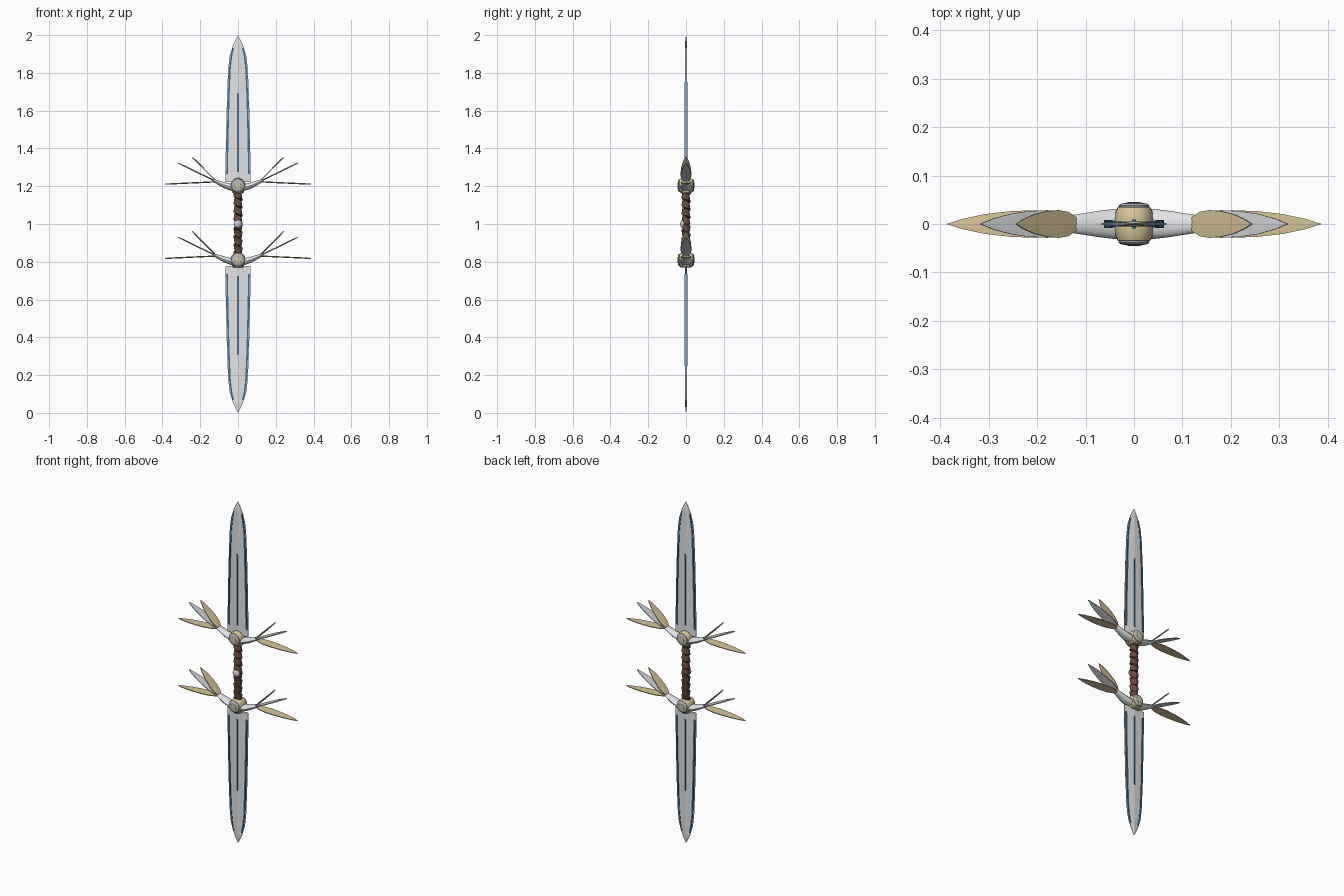
import bpy, bmesh, math
from mathutils import Vector, Matrix

cube = bpy.data.objects.get("Cube")
if cube:
    bpy.data.objects.remove(cube, do_unlink=True)


def material(name, rgb):
    m = bpy.data.materials.new(name)
    m.use_nodes = True
    m.diffuse_color = (*rgb, 1)
    m.node_tree.nodes["Principled BSDF"].inputs["Base Color"].default_value = (*rgb, 1)
    return m


silver = material("pale silver", (0.76, 0.77, 0.78))
feather_grey = material("feather grey", (0.62, 0.62, 0.64))
steel = material("grey steel", (0.45, 0.46, 0.48))
tan = material("tan gold", (0.68, 0.56, 0.33))
blue = material("deep blue", (0.055, 0.16, 0.29))
leather = material("brown leather", (0.15, 0.07, 0.05))
dark = material("dark leather", (0.04, 0.02, 0.016))


def finish(name, bm, mats, smooth=True):
    bmesh.ops.recalc_face_normals(bm, faces=bm.faces)
    me = bpy.data.meshes.new(name)
    bm.to_mesh(me)
    bm.free()
    for mat in mats:
        me.materials.append(mat)
    ob = bpy.data.objects.new(name, me)
    bpy.context.collection.objects.link(ob)
    if smooth:
        bpy.context.view_layer.objects.active = ob
        bpy.ops.object.select_all(action="DESELECT")
        ob.select_set(True)
        bpy.ops.object.shade_smooth_by_angle(angle=math.radians(35))
    return ob


def skin(rings):
    """Skin equal-length rings of points and cap both ends."""
    bm = bmesh.new()
    loops = [[bm.verts.new(p) for p in ring] for ring in rings]
    n = len(loops[0])
    for a, b in zip(loops, loops[1:]):
        for i in range(n):
            j = (i + 1) % n
            bm.faces.new((a[i], a[j], b[j], b[i]))
    bm.faces.new(loops[0])
    bm.faces.new(loops[-1])
    bmesh.ops.remove_doubles(bm, verts=bm.verts, dist=1e-5)
    return bm


def loft(name, rings, mat, smooth=True):
    return finish(name, skin(rings), [mat], smooth)


def lathe(name, profile, mat, place, sides=28):
    """Turn (radius, height) pairs about local z, then place the result."""
    turns = [2 * math.pi * i / sides for i in range(sides)]
    rings = [[place @ Vector((r * math.cos(a), r * math.sin(a), h)) for a in turns]
             for r, h in profile]
    return loft(name, rings, mat)


def ball(name, centre, scale, mat):
    bm = bmesh.new()
    bmesh.ops.create_uvsphere(bm, u_segments=24, v_segments=14, radius=1,
                              matrix=Matrix.Translation(centre) @ Matrix.Diagonal((*scale, 1)))
    return finish(name, bm, [mat])


# Blade outline: (half width, distance from the middle of the grip)
OUTLINE = [(0.067, 0.222), (0.064, 0.45), (0.058, 0.68), (0.052, 0.82),
           (0.044, 0.89), (0.025, 0.95), (0.0, 1.0)]


def blade(label, up):
    rings = []
    for w, d in OUTLINE:
        z = 1 + up * d
        mid, edge = (0.006, 0.0018) if w else (0.0005, 0.0005)
        rings.append([(-w, -edge, z), (0, -mid, z), (w, -edge, z),
                      (w, edge, z), (0, mid, z), (-w, edge, z)])
    loft(label + "_blade", rings, silver, False)

    # Blue inlay strips beside each cutting edge and along the middle
    def strip(name, path, half):
        loft(name, [[(x - half, -y, z), (x + half, -y, z), (x + half, y, z), (x - half, y, z)]
                    for x, y, z in path], blue, False)

    for side, word in ((1, "left"), (-1, "right")):
        path = [(side * (w - 0.009), 0.0078 if d < 0.7 else 0.0055, 1 + up * max(d, 0.265))
                for w, d in OUTLINE[:5]]
        path.append((side * 0.025, 0.0045, 1 + up * 0.932))
        strip(f"{label}_{word}_edge_strip", path, 0.0045)
    strip(label + "_middle_strip", [(0, 0.009, 1 + up * 0.275), (0, 0.009, 1 + up * 0.69)], 0.004)


# Feather half widths along their length
FEATHER = [(0, 0.011), (0.06, 0.018), (0.15, 0.025), (0.3, 0.0285),
           (0.5, 0.0265), (0.7, 0.0205), (0.88, 0.0105), (1, 0.0005)]


def feather(name, root, tip, mat):
    root, tip = Vector(root), Vector(tip)
    along = (tip - root).normalized()
    across = Vector((0, 1, 0))
    normal = along.cross(across)
    rings = []
    for t, w in FEATHER:
        c = root.lerp(tip, t)
        rim, mid = normal * 0.0022, normal * (0.0035 if t < 1 else 0.0022)
        side = across * w
        rings.append([c - side - rim, c - mid, c + side - rim,
                      c + side + rim, c + mid, c - side + rim])
    loft(name, rings, mat)


def guard(label, z):
    # Barrel hub lying front to back, with a bottom collar
    flat = Matrix.Translation((0, 0, z)) @ Matrix.Rotation(math.radians(90), 4, "X")
    lathe(label + "_hub", [(0.029, -0.037), (0.034, -0.034), (0.038, -0.025), (0.04, -0.01),
                           (0.04, 0.01), (0.038, 0.025), (0.034, 0.034), (0.029, 0.037)],
          tan, flat)
    lathe(label + "_collar", [(0.026, -0.041), (0.031, -0.036), (0.031, 0.02)],
          tan, Matrix.Translation((0, 0, z)))
    # Domed bosses on the front and back
    for face, angle in (("front", 90), ("back", -90)):
        place = Matrix.Translation((0, 0, z)) @ Matrix.Rotation(math.radians(angle), 4, "X")
        lathe(f"{label}_{face}_boss", [(0.031, 0.034), (0.032, 0.038), (0.027, 0.042),
                                       (0.018, 0.0435)], steel, place)
        lathe(f"{label}_{face}_stud", [(0.018, 0.04), (0.016, 0.0445), (0.008, 0.0455)],
              tan, place)

    for side, word in ((1, "left"), (-1, "right")):
        # Swept arm: (x, height, half depth, half thickness)
        arm = [(0, -0.014, 0.028, 0.018), (0.04, -0.008, 0.031, 0.018),
               (0.075, 0.003, 0.027, 0.016), (0.105, 0.016, 0.022, 0.012),
               (0.125, 0.025, 0.019, 0.009), (0.135, 0.028, 0.012, 0.005)]
        rings = [[(side * x, ry * math.cos(a), z + h + rz * math.sin(a))
                  for a in [math.pi * i / 8 for i in range(16)]] for x, h, ry, rz in arm]
        loft(f"{label}_{word}_arm", rings, silver)
        # Fan of three feathers
        for part, x0, h0, x1, h1, mat in (("lower", 0.125, 0.02, 0.386, 0.008, tan),
                                          ("middle", 0.12, 0.024, 0.317, 0.12, feather_grey),
                                          ("upper", 0.118, 0.026, 0.243, 0.152, tan)):
            feather(f"{label}_{word}_{part}_feather",
                    (side * x0, 0, z + h0), (side * x1, 0, z + h1), mat)


blade("upper", 1)
blade("lower", -1)
guard("upper_guard", 1.203)
guard("lower_guard", 0.81)


# Grip: spiral leather wraps that flare toward the middle, dark in the grooves
def grip(name, up, pitch=0.042, sides=24, steps=72, length=0.185):
    rings = []
    for s in range(steps + 1):
        h = length * s / steps
        ring = []
        for i in range(sides):
            a = 2 * math.pi * i / sides
            phase = (h / pitch + i / sides) % 1
            r = 0.0245 - 0.007 * phase
            ring.append((r * math.cos(up * a), r * math.sin(up * a), 1 + up * h))
        rings.append(ring)
    bm = skin(rings)
    for f in bm.faces:
        centre = f.calc_center_median()
        f.material_index = int(math.hypot(centre.x, centre.y) < 0.0186)
    finish(name, bm, [leather, dark])


grip("upper_grip", 1)
grip("lower_grip", -1)

# Gem set in the front of the grip
ball("grip_gem", (0, -0.015, 1), (0.021, 0.016, 0.022), feather_grey)
